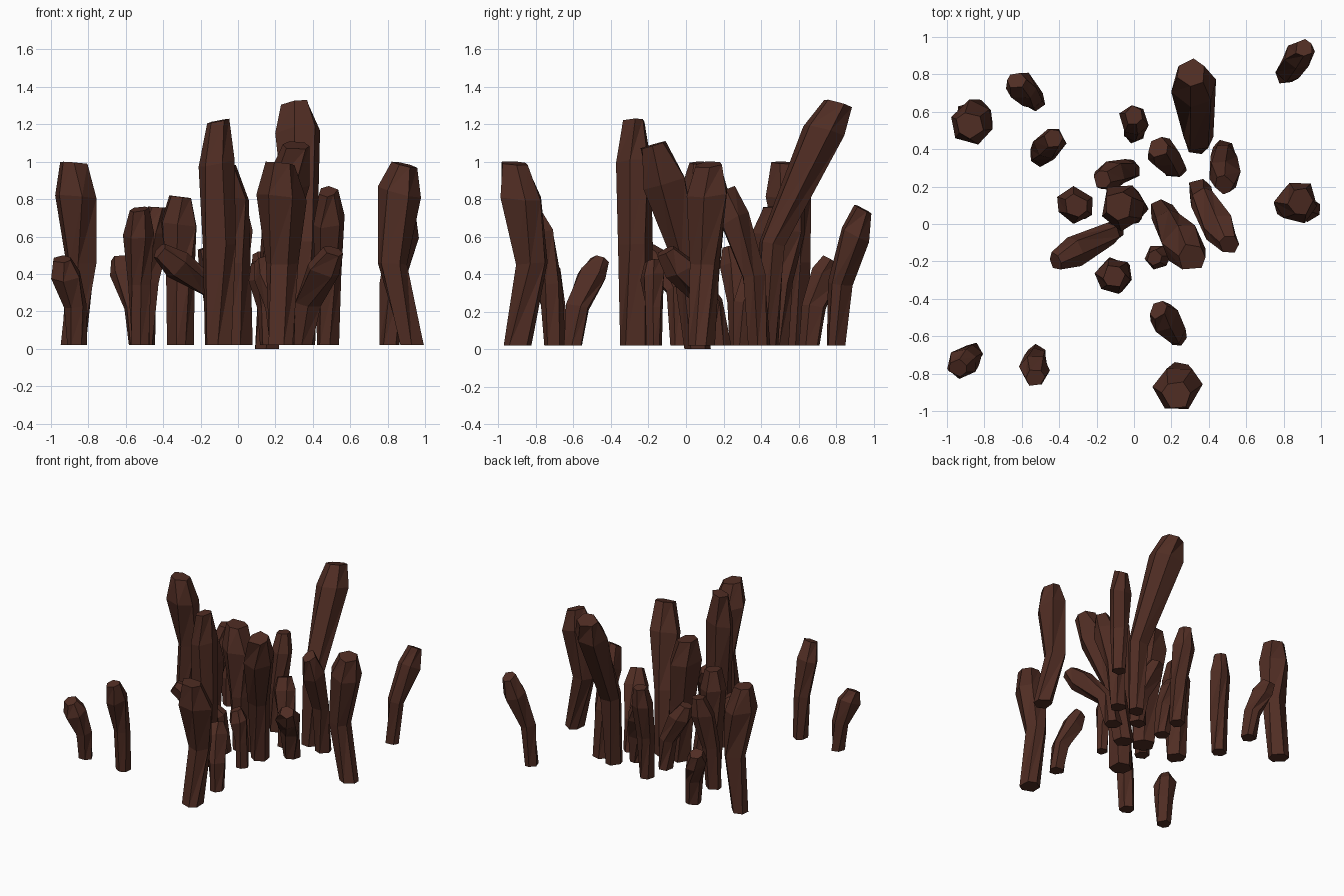
import bpy
import bmesh
import math
import random
from mathutils import Vector

default_cube = bpy.data.objects.get("Cube")
if default_cube:
    bpy.data.objects.remove(default_cube, do_unlink=True)

random.seed(7)
SIDES = 6

# Single dark brown material
brown = bpy.data.materials.new("dark_brown")
brown.use_nodes = True
brown_colour = (0.08, 0.026, 0.017, 1)
brown.diffuse_color = brown_colour
brown.node_tree.nodes["Principled BSDF"].inputs["Base Color"].default_value = brown_colour
brown.node_tree.nodes["Principled BSDF"].inputs["Roughness"].default_value = 0.9


def add_ring(bm, centre, axis, radius, turn):
    """Rough polygon around a centre, square to the given axis."""
    tilt = Vector((0, 0, 1)).rotation_difference(axis).to_matrix()
    verts = []
    for side in range(SIDES):
        angle = turn + math.tau * (side + random.uniform(-0.2, 0.2)) / SIDES
        reach = radius * random.uniform(0.92, 1.1)
        offset = Vector((math.cos(angle), math.sin(angle), 0)) * reach
        verts.append(bm.verts.new(centre + tilt @ offset))
    return verts


def shard(name, base, top, height, width, waist=None, waist_at=0.45, leg=0.7, shoulder_at=0.66, ground=0.02):
    """Faceted stone: straight foot, kinked waist, wide shoulder, blunt slanted tip."""
    foot = Vector((*base, ground))
    tip = Vector((*top, height))
    middle = foot.lerp(tip, 0.16)
    if waist:
        middle.x, middle.y = waist
    middle.z = ground + waist_at * (height - ground)
    shoulder = middle.lerp(tip, shoulder_at)
    up = Vector((0, 0, 1))
    lean = (tip - middle).normalized()
    slant = Vector((random.uniform(-0.25, 0.25), random.uniform(-0.25, 0.25), 0))
    radius = width / 2
    turn = random.uniform(0, math.tau)

    bm = bmesh.new()
    rings = [
        add_ring(bm, foot, up, radius * leg, turn),
        add_ring(bm, middle, (up + lean).normalized(), radius * (leg + 0.1), turn + 0.2),
        add_ring(bm, shoulder, (lean + slant).normalized(), radius * 1.04, turn + 0.4),
        add_ring(bm, tip, (lean + slant).normalized(), radius * 0.64, turn + 0.5),
    ]
    # Triangulated walls between neighbouring rings
    for low, high in zip(rings, rings[1:]):
        for i in range(SIDES):
            j = (i + 1) % SIDES
            bm.faces.new((low[i], low[j], high[j]))
            bm.faces.new((low[i], high[j], high[i]))
    bm.faces.new(list(reversed(rings[0])))
    bm.faces.new(rings[-1])

    # Bring the tilted tip back to the wanted height
    peak = max(v.co.z for v in bm.verts)
    squash = (height - ground) / (peak - ground)
    for v in bm.verts:
        v.co.z = ground + (v.co.z - ground) * squash
    bmesh.ops.recalc_face_normals(bm, faces=bm.faces)

    mesh = bpy.data.meshes.new(name)
    bm.to_mesh(mesh)
    bm.free()
    mesh.materials.append(brown)
    bpy.context.scene.collection.objects.link(bpy.data.objects.new(name, mesh))


# Tall central stones
shard("tallest_leaning_stone", base=(0.34, 0.43), top=(0.31, 0.81), height=1.33, width=0.24,
      waist=(0.34, 0.46), waist_at=0.42, leg=0.54, shoulder_at=0.8)
shard("tall_upright_stone", base=(-0.1, -0.27), top=(-0.11, -0.28), height=1.23, width=0.19, leg=0.85)
shard("central_bent_stone", base=(0.15, 0.06), top=(0.31, -0.18), height=1.11, width=0.24,
      waist=(0.19, 0), leg=0.58, ground=0)
shard("central_upright_stone", base=(-0.01, 0.09), top=(-0.08, 0.1), height=1, width=0.24)

# Short stones around the centre
shard("inner_right_stone", base=(-0.31, 0.1), top=(-0.31, 0.1), height=0.82, width=0.2)
shard("inner_left_stone", base=(0.48, 0.39), top=(0.48, 0.21), height=0.87, width=0.17)
shard("left_sloping_stone", base=(0.35, 0.18), top=(0.51, -0.11), height=0.55, width=0.18, waist=(0.37, 0.13))
shard("right_sloping_stone", base=(-0.1, -0.03), top=(-0.42, -0.2), height=0.56, width=0.16,
      waist=(-0.13, -0.05), waist_at=0.58)
shard("inner_front_stub", base=(0.16, -0.17), top=(0.11, -0.18), height=0.48, width=0.13)
shard("inner_back_stub", base=(-0.02, 0.29), top=(-0.17, 0.24), height=0.55, width=0.16)
shard("back_left_stub", base=(0.22, 0.3), top=(0.13, 0.41), height=0.53, width=0.17)
shard("back_middle_stone", base=(0, 0.49), top=(0, 0.58), height=0.77, width=0.16)
shard("back_right_stone", base=(-0.5, 0.36), top=(-0.43, 0.46), height=0.76, width=0.16)

# Outer stones
shard("outer_left_stone", base=(0.93, 0.08), top=(0.89, 0.12), height=1, width=0.23,
      waist=(0.83, 0.1), leg=0.62, shoulder_at=0.72)
shard("outer_back_left_stone", base=(0.81, 0.8), top=(0.91, 0.94), height=0.77, width=0.16)
shard("outer_right_stone", base=(-0.88, 0.58), top=(-0.88, 0.53), height=1, width=0.23,
      waist=(-0.84, 0.58), leg=0.62)
shard("outer_back_right_stub", base=(-0.53, 0.66), top=(-0.63, 0.77), height=0.5, width=0.16)
shard("front_stone", base=(0.23, -0.9), top=(0.23, -0.91), height=1, width=0.24,
      waist=(0.24, -0.82), leg=0.64)
shard("front_stub", base=(0.23, -0.6), top=(0.13, -0.46), height=0.5, width=0.16)
shard("front_right_stone", base=(-0.52, -0.7), top=(-0.53, -0.82), height=0.76, width=0.16)
shard("outer_front_right_stub", base=(-0.86, -0.69), top=(-0.94, -0.77), height=0.5, width=0.16)
